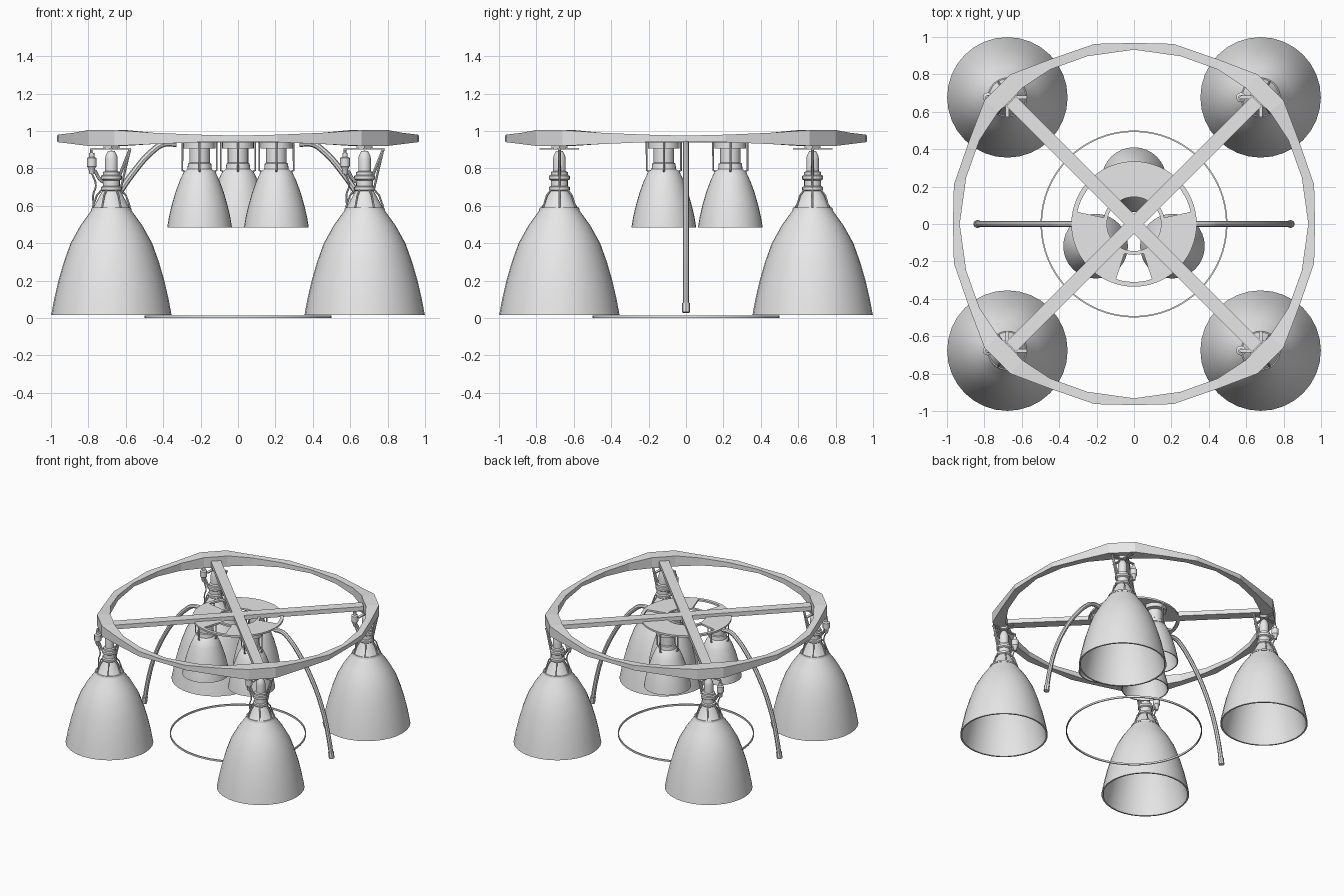
import bpy, bmesh, math
from mathutils import Vector

if "Cube" in bpy.data.objects:
    bpy.data.objects.remove(bpy.data.objects["Cube"])

grey = bpy.data.materials.new("light_grey")
grey.diffuse_color = (0.8, 0.8, 0.8, 1)
grey.use_nodes = True
grey.node_tree.nodes["Principled BSDF"].inputs["Base Color"].default_value = grey.diffuse_color


def make(name, bm, smooth=True, loc=(0, 0, 0)):
    bmesh.ops.recalc_face_normals(bm, faces=bm.faces)
    me = bpy.data.meshes.new(name)
    bm.to_mesh(me)
    bm.free()
    me.materials.append(grey)
    if smooth:
        me.shade_smooth()
        me.set_sharp_from_angle(angle=math.radians(35))
    ob = bpy.data.objects.new(name, me)
    ob.location = loc
    bpy.context.collection.objects.link(ob)
    return ob


def lathe(name, prof, loc=(0, 0, 0), n=32, closed=False):
    bm = bmesh.new()
    vs = [bm.verts.new((r, 0, z)) for r, z in prof]
    es = [bm.edges.new((a, b)) for a, b in zip(vs, vs[1:])]
    if closed:
        es.append(bm.edges.new((vs[-1], vs[0])))
    bmesh.ops.spin(bm, geom=vs + es, cent=(0, 0, 0), axis=(0, 0, 1),
                   angle=math.tau, steps=n, use_duplicate=False)
    bmesh.ops.remove_doubles(bm, verts=bm.verts, dist=1e-5)
    return make(name, bm, True, loc)


def tube(name, pts, r, loc=(0, 0, 0), curved=False):
    cu = bpy.data.curves.new(name, 'CURVE')
    cu.dimensions = '3D'
    cu.bevel_depth, cu.bevel_resolution, cu.use_fill_caps = r, 2, True
    cu.resolution_u = 5
    sp = cu.splines.new('BEZIER' if curved else 'POLY')
    if curved:
        sp.bezier_points.add(len(pts) - 1)
        for p, c in zip(sp.bezier_points, pts):
            p.co = c
            p.handle_left_type = p.handle_right_type = 'AUTO'
    else:
        sp.points.add(len(pts) - 1)
        for p, c in zip(sp.points, pts):
            p.co = (*c, 1)
    tmp = bpy.data.objects.new(name, cu)
    bpy.context.collection.objects.link(tmp)
    bpy.context.view_layer.update()
    me = bpy.data.meshes.new_from_object(tmp.evaluated_get(bpy.context.evaluated_depsgraph_get()))
    bpy.data.objects.remove(tmp)
    bm = bmesh.new()
    bm.from_mesh(me)
    for f in bm.faces:
        f.material_index = 0
    return make(name, bm, True, loc)


def box(name, size, loc, turn=0):
    bm = bmesh.new()
    bmesh.ops.create_cube(bm, size=1)
    bmesh.ops.scale(bm, vec=size, verts=bm.verts)
    ob = make(name, bm, False, loc)
    ob.rotation_euler.z = turn
    return ob


def shell(outer, t):
    # outer wall plus a parallel inner wall, listed from top to bottom and back
    return outer + [(r - t, z) for r, z in reversed(outer)]


# wavy outer frame ring: one octant of (outer x, y, inner x, y, bottom, top)
octant = [(0, .968, 0, .932, .945, .975), (.21, .963, .25, .897, .94, .98),
          (.45, .88, .45, .825, .93, .99), (.66, .80, .60, .725, .92, 1.005),
          (.73, .73, .66, .66, .92, 1.005)]
quad = octant + [(b, a, d, c, lo, hi) for a, b, c, d, lo, hi in octant[3:0:-1]]
bm = bmesh.new()
cols = []
for k in range(4):
    c, s = round(math.cos(k * math.pi / 2)), -round(math.sin(k * math.pi / 2))
    for ox, oy, ix, iy, lo, hi in quad:
        o = (ox * c - oy * s, ox * s + oy * c)
        i = (ix * c - iy * s, ix * s + iy * c)
        cols.append([bm.verts.new((*p, z)) for p, z in ((o, lo), (o, hi), (i, hi), (i, lo))])
for a, b in zip(cols, cols[1:] + cols[:1]):
    for j in range(4):
        bm.faces.new((a[j], b[j], b[j - 3], a[j - 3]))
make("frame_ring", bm, False)

# crossed beams
for k in (1, -1):
    box("cross_beam", (1.86, .075, .035), (0, 0, .957), k * math.pi / 4)

# centre plate with three windows and a round middle hole
bm = bmesh.new()
radii, n = (.145, .165, .31, .335), 60
grid = [[bm.verts.new((r * math.cos(math.tau * i / n), r * math.sin(math.tau * i / n), .938))
         for r in radii] for i in range(n)]
for i in range(n):
    off = ((i + .5) * 360 / n - 30 + 60) % 120 - 60
    for j in range(3):
        if j == 1 and abs(off) < 18:
            continue
        a, b = grid[i], grid[(i + 1) % n]
        bm.faces.new((a[j], a[j + 1], b[j + 1], b[j]))
ext = bmesh.ops.extrude_face_region(bm, geom=bm.faces[:])
bmesh.ops.translate(bm, vec=(0, 0, .014), verts=[v for v in ext['geom'] if isinstance(v, bmesh.types.BMVert)])
make("centre_plate", bm, False)

# four large outer engines
big_bell = shell([(.048, .68), (.07, .64), (.1, .585), (.165, .495), (.218, .4), (.254, .3),
                  (.283, .2), (.306, .1), (.322, .015)], .012)
chamber = [(0, .895), (.018, .892), (.03, .87), (.034, .85), (.034, .785), (.046, .78), (.046, .765),
           (.056, .76), (.056, .742), (.045, .735), (.045, .705), (.056, .7), (.056, .685),
           (.04, .67), (0, .67)]
pump = [(0, .885), (.014, .882), (.014, .862), (.026, .855), (.026, .81), (.018, .8), (.013, .77), (0, .77)]
for sx in (-1, 1):
    for sy in (-1, 1):
        x, y = sx * .677, sy * .677
        at = (x, y, 0)
        lathe("engine_bell", big_bell, at, 32, True)
        lathe("engine_bell_band", [(.098, .592), (.104, .592), (.108, .578), (.1, .578)], at, 32, True)
        lathe("engine_chamber", chamber, at, 20)
        lathe("engine_pump", pump, (x - .105, y, 0), 12)
        box("engine_mount_bar", (.21, .02, .008), (x, y, .905))
        box("engine_mount_bar", (.02, .21, .008), (x, y, .905))
        box("engine_mount_block", (.06, .06, .03), (x, y, .917), math.pi / 4)
        tube("engine_strut", [(.1, 0, .903), (.035, 0, .74)], .008, at)
        tube("engine_strut", [(.1, 0, .903), (.05, 0, .69)], .006, at)
        tube("pump_line", [(-.105, 0, .905), (-.105, 0, .87)], .008, at)
        tube("pump_drain", [(-.105, 0, .775), (-.083, 0, .71), (-.097, 0, .66), (-.095, 0, .6)], .005, at, True)
        tube("pump_feed", [(-.09, 0, .79), (-.06, 0, .74), (-.03, 0, .72)], .009, at, True)
        for k in range(6):
            c, s = math.cos(k * math.pi / 3), math.sin(k * math.pi / 3)
            tube("bell_brace", [(.1 * c, .1 * s, .592), (.078 * c, .078 * s, .655),
                                (.052 * c, .052 * s, .685)], .005, at)

# three small inner engines
small_bell = shell([(.06, .80), (.085, .78), (.108, .73), (.13, .67), (.15, .6),
                    (.164, .54), (.173, .485)], .008)
neck = [(0, .945), (.085, .945), (.085, .907), (.055, .905), (.055, .83), (.062, .825),
        (.066, .79), (.05, .78), (0, .78)]
for k in range(3):
    a = math.pi / 2 + k * math.tau / 3
    at = (.237 * math.cos(a), .237 * math.sin(a), 0)
    lathe("inner_bell", small_bell, at, 32, True)
    lathe("inner_neck", neck, at, 24)
    for j in range(4):
        c, s = .092 * math.cos(j * math.pi / 2), .092 * math.sin(j * math.pi / 2)
        tube("inner_rod", [(c, s, .94), (c, s, .79), (c * .8, s * .8, .78)], .005, at)

# curved drain pipes on both sides
for s in (-1, 1):
    path = [(.33, .932), (.40, .93), (.46, .89), (.55, .79), (.65, .64), (.75, .42), (.81, .2), (.838, .035)]
    tube("side_pipe", [(s * x, 0, z) for x, z in path], .017, curved=True)
    tube("side_pipe_tip", [(s * .832, 0, .08), (s * .839, 0, .03)], .021)

# thin ground ring
lathe("base_ring", [(.492, 0), (.5, 0), (.5, .014), (.492, .014)], n=64, closed=True)
